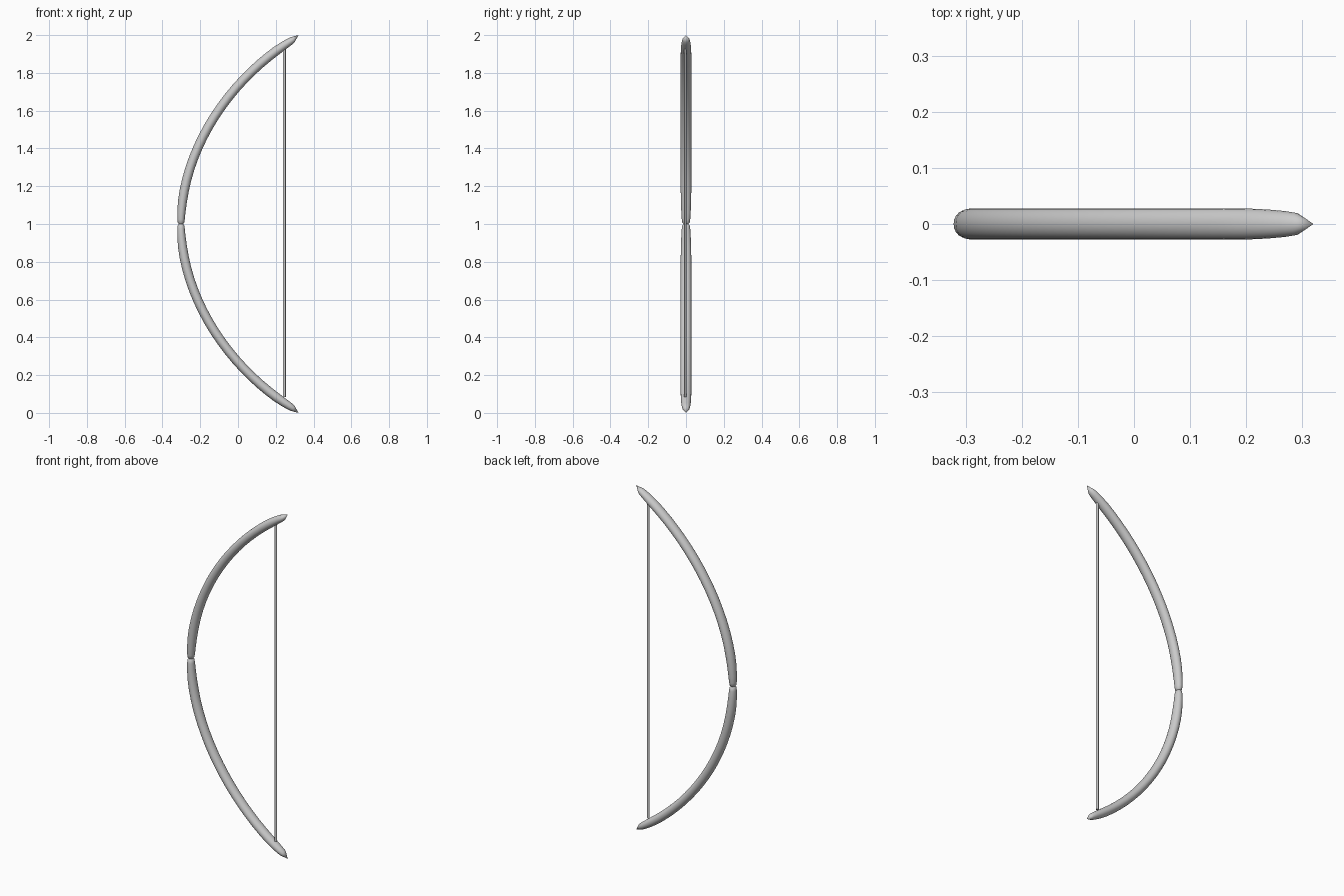
import bpy, bmesh, math
from mathutils import Vector

if "Cube" in bpy.data.objects:
    bpy.data.objects.remove(bpy.data.objects["Cube"])

SIDES = 20
# Limb centreline (x, z) as one cubic curve
P = [Vector(p) for p in ((-0.302, 1.0), (-0.302, 1.40), (-0.03, 1.79), (0.31, 1.987))]


def curve(t):
    s = 1 - t
    return P[0]*s**3 + P[1]*3*s*s*t + P[2]*3*s*t*t + P[3]*t**3


def tangent(t):
    s = 1 - t
    return ((P[1]-P[0])*s*s + (P[2]-P[1])*2*s*t + (P[3]-P[2])*t*t).normalized()


# Thickness stations: (t, relative size)
stations = [(0.0, 0.45), (0.006, 0.70), (0.02, 0.80), (0.05, 0.88), (0.1, 0.97)]
stations += [(0.15 + 0.05*i, 1.0) for i in range(15)]
stations += [(0.89, 0.99), (0.93, 0.92), (0.96, 0.82), (0.98, 0.70)]


def limb(name, flip):
    bm = bmesh.new()

    def vert(x, y, z):
        return bm.verts.new((x, y, 2 - z if flip else z))
    rings = []
    for t, k in stations:
        c, d = curve(t), tangent(t)
        n = Vector((-d.y, d.x))
        ring = []
        for i in range(SIDES):
            a = 2*math.pi*i/SIDES
            q = c + n*(math.cos(a)*0.0245*k)
            ring.append(vert(q.x, math.sin(a)*0.028*k, min(q.y, 2.0)))
        rings.append(ring)
    for r0, r1 in zip(rings, rings[1:]):
        for i in range(SIDES):
            j = (i+1) % SIDES
            bm.faces.new((r0[i], r0[j], r1[j], r1[i]))
    # Rounded grip end and pointed nock
    for ring, apex in ((rings[0], vert(-0.302, 0, 1.0)), (rings[-1], vert(0.32, 0, 2.0))):
        for i in range(SIDES):
            bm.faces.new((ring[i], ring[(i+1) % SIDES], apex))
    bmesh.ops.recalc_face_normals(bm, faces=bm.faces)
    me = bpy.data.meshes.new(name)
    bm.to_mesh(me)
    bm.free()
    ob = bpy.data.objects.new(name, me)
    bpy.context.collection.objects.link(ob)
    smooth(ob)


def smooth(ob):
    bpy.ops.object.select_all(action='DESELECT')
    ob.select_set(True)
    bpy.context.view_layer.objects.active = ob
    bpy.ops.object.shade_smooth_by_angle(angle=math.radians(40))


limb("upper_limb", False)
limb("lower_limb", True)

# Bowstring
bpy.ops.mesh.primitive_cylinder_add(vertices=12, radius=1, depth=2, location=(0.245, -0.004, 1.006))
string = bpy.context.object
string.name = "bowstring"
string.scale = (0.008, 0.006, 0.921)
bpy.ops.object.transform_apply(location=False, rotation=False, scale=True)
smooth(string)
